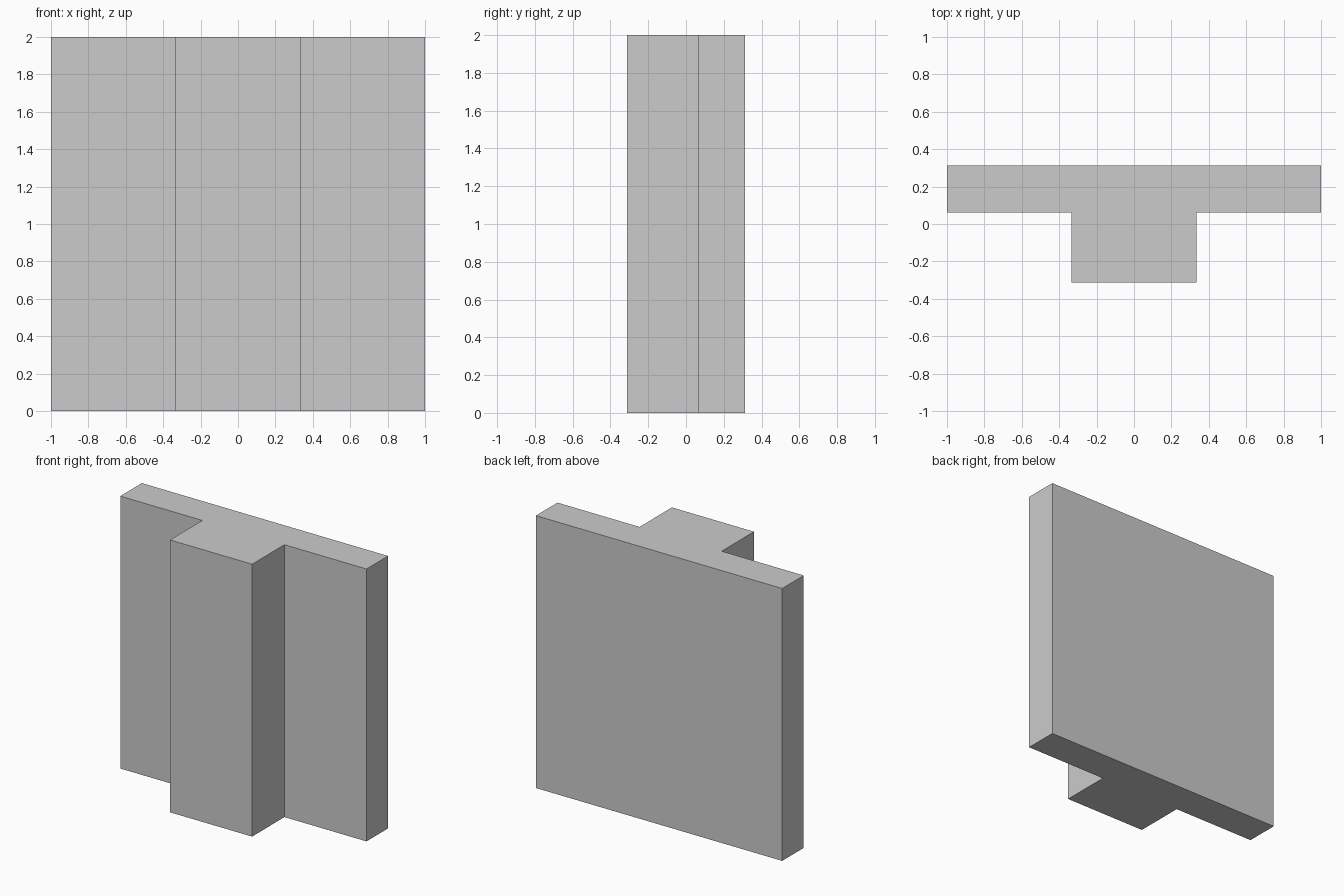
import bpy
import bmesh

if "Cube" in bpy.data.objects:
    bpy.data.objects.remove(bpy.data.objects["Cube"])

HEIGHT = 2.0
BACK, STEP, FRONT = 0.3125, 0.0625, -0.3125
HALF_WIDTH, HALF_RIB = 1.0, 1 / 3

# T-shaped cross-section: right half, then mirrored to the left
right = [(HALF_RIB, FRONT), (HALF_RIB, STEP), (HALF_WIDTH, STEP), (HALF_WIDTH, BACK)]
profile = right + [(-x, y) for x, y in reversed(right)]

# Wall panel with central pilaster, extruded upwards
bm = bmesh.new()
base = bm.faces.new([bm.verts.new((x, y, 0)) for x, y in profile])
top = bmesh.ops.extrude_face_region(bm, geom=[base], use_keep_orig=True)
bmesh.ops.translate(bm, vec=(0, 0, HEIGHT),
                    verts=[v for v in top["geom"] if isinstance(v, bmesh.types.BMVert)])
bmesh.ops.recalc_face_normals(bm, faces=bm.faces)

mesh = bpy.data.meshes.new("wall_with_pilaster")
bm.to_mesh(mesh)
bm.free()
bpy.context.collection.objects.link(bpy.data.objects.new("wall_with_pilaster", mesh))
